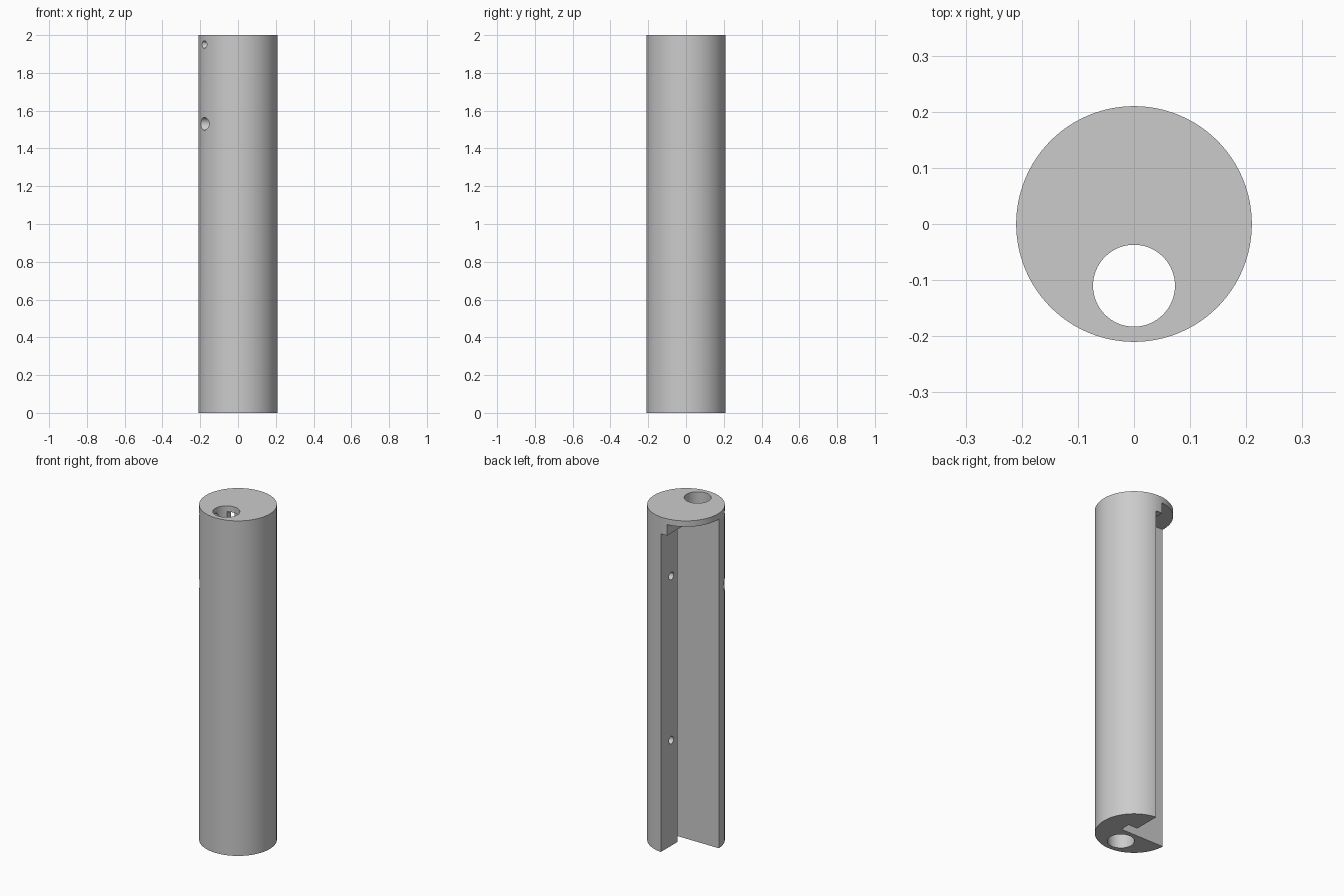
import bpy, bmesh, math
from mathutils import Matrix

old = bpy.data.objects.get("Cube")
if old:
    bpy.data.objects.remove(old, do_unlink=True)

R, H = 0.21, 2.0
BORE_Y = -0.11
CAP = 1.965          # underside of the end cap
SHELF = 1.90         # underside of the thick lug beside the notch

grey = bpy.data.materials.new("plain grey")
grey.use_nodes = True
grey.diffuse_color = (0.6, 0.6, 0.6, 1)
grey.node_tree.nodes["Principled BSDF"].inputs["Base Color"].default_value = (0.6, 0.6, 0.6, 1)


def make(name, bm):
    bmesh.ops.recalc_face_normals(bm, faces=bm.faces)
    mesh = bpy.data.meshes.new(name)
    bm.to_mesh(mesh)
    bm.free()
    mesh.materials.append(grey)
    ob = bpy.data.objects.new(name, mesh)
    bpy.context.collection.objects.link(ob)
    return ob


def rod(name, radius, start, length, axis="Z", sides=48):
    """Cylinder starting at a point and running along +Z or +X."""
    bm = bmesh.new()
    turn = Matrix.Rotation(math.pi / 2, 4, "Y") if axis == "X" else Matrix()
    bmesh.ops.create_cone(bm, cap_ends=True, segments=sides, radius1=radius,
                          radius2=radius, depth=length,
                          matrix=Matrix.Translation(start) @ turn
                          @ Matrix.Translation((0, 0, length / 2)))
    return make(name, bm)


def prism(name, outline, z0, z1):
    """Outline in plan, extruded between two heights."""
    bm = bmesh.new()
    face = bm.faces.new([bm.verts.new((x, y, z0)) for x, y in outline])
    new = bmesh.ops.extrude_face_region(bm, geom=[face])["geom"]
    bmesh.ops.translate(bm, vec=(0, 0, z1 - z0),
                        verts=[v for v in new if isinstance(v, bmesh.types.BMVert)])
    return make(name, bm)


def box(name, x0, x1, y0, y1, z0, z1):
    return prism(name, [(x0, y0), (x1, y0), (x1, y1), (x0, y1)], z0, z1)


body = rod("cylinder_body", R, (0, 0, 0), H, sides=128)

cutters = [
    # quarter notch with an undercut groove at its inner corner
    prism("notch_cutter", [(-0.3, -0.01), (0.08, -0.01), (0.08, 0.05),
                           (0.02, 0.05), (0.02, 0.3), (-0.3, 0.3)], -0.1, SHELF),
    # notch continued up to the cap, leaving the lug
    box("upper_notch_cutter", -0.3, -0.022, -0.01, 0.3, SHELF - 0.05, CAP),
    # passage from the bore into the notch
    box("vent_cutter", -0.04, 0.04, -0.08, 0.0, SHELF - 0.01, CAP),
    # long bore
    rod("bore_cutter", 0.073, (0, BORE_Y, -0.1), H + 0.2, sides=64),
    # side ports into the bore
    rod("small_port_cutter", 0.02, (-0.3, BORE_Y, 1.95), 0.27, "X", 32),
    rod("large_port_cutter", 0.034, (-0.3, BORE_Y, 1.53), 0.27, "X", 32),
]
# blind holes in the notch wall
for z in (0.63, 1.61):
    cutters.append(rod("blind_hole_cutter", 0.022, (-0.02, 0.11, z), 0.13, "X", 32))

for c in cutters:
    c.hide_render = True
    mod = body.modifiers.new(c.name, "BOOLEAN")
    mod.operation, mod.solver, mod.object = "DIFFERENCE", "EXACT", c

# bake the cuts and discard the cutters
bpy.context.view_layer.update()
result = bpy.data.meshes.new_from_object(
    body.evaluated_get(bpy.context.evaluated_depsgraph_get()))
body.modifiers.clear()
body.data = result
for c in cutters:
    bpy.data.objects.remove(c, do_unlink=True)

bpy.ops.object.select_all(action="DESELECT")
body.select_set(True)
bpy.context.view_layer.objects.active = body
bpy.ops.object.shade_smooth_by_angle(angle=math.radians(30))
